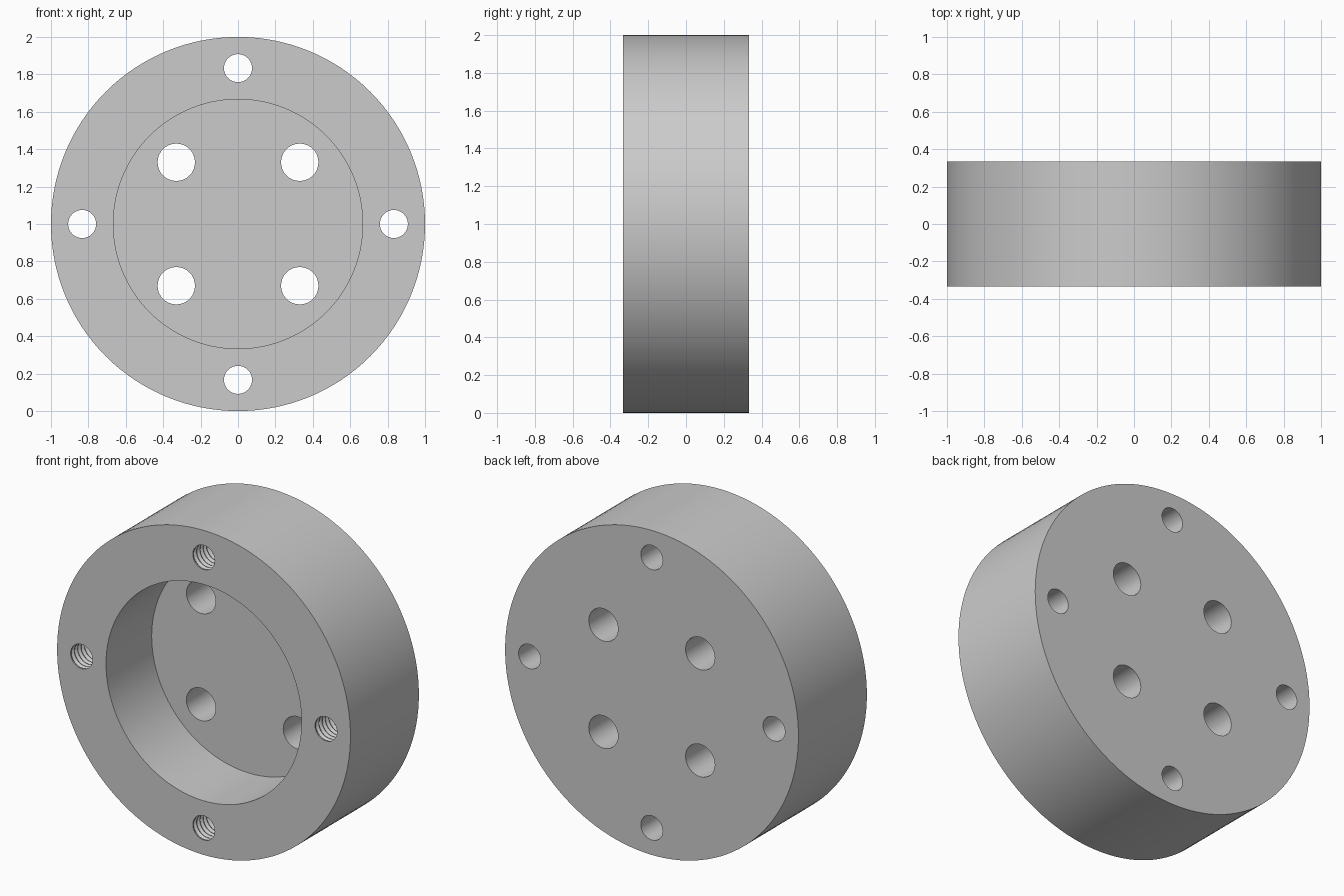
import bpy
import bmesh
from math import cos, sin, pi, radians

cube = bpy.data.objects.get("Cube")
if cube:
    bpy.data.objects.remove(cube)

HALF = 1 / 3           # half the thickness
CZ = 1.0               # height of the axis
FLOOR = -HALF + 0.445  # depth position of the recess floor

grey = bpy.data.materials.new("plain_grey")
grey.use_nodes = True
colour = (0.6, 0.6, 0.6, 1)
grey.diffuse_color = colour
grey.node_tree.nodes["Principled BSDF"].inputs["Base Color"].default_value = colour


def lathe(name, profile, x=0, z=CZ, segments=32):
    """Revolve (radius, y) points about an axis along y, capping both ends."""
    bm = bmesh.new()
    rings = []
    for r, y in profile:
        rings.append([bm.verts.new((x + r * cos(2 * pi * i / segments), y,
                                    z + r * sin(2 * pi * i / segments)))
                      for i in range(segments)])
    for a, b in zip(rings, rings[1:]):
        for i in range(segments):
            j = (i + 1) % segments
            bm.faces.new((a[i], a[j], b[j], b[i]))
    bm.faces.new(rings[0])
    bm.faces.new(rings[-1])
    bmesh.ops.recalc_face_normals(bm, faces=bm.faces)
    mesh = bpy.data.meshes.new(name)
    bm.to_mesh(mesh)
    bm.free()
    mesh.materials.append(grey)
    obj = bpy.data.objects.new(name, mesh)
    bpy.context.collection.objects.link(obj)
    return obj


# Disc with a round recess in the front
flange = lathe("flange_body", [(2 / 3, FLOOR), (2 / 3, -HALF), (1, -HALF), (1, HALF)],
               segments=128)

# Thread profile: ring grooves in the front part, plain bore behind
BORE, PITCH, GROOVES = 0.075, 0.032, 13
thread = [(BORE, -HALF - 0.05)]
for k in range(GROOVES):
    y = -HALF + 0.008 + k * PITCH
    thread += [(BORE, y), (BORE + 0.012, y + PITCH * 0.45), (BORE, y + PITCH * 0.9)]
thread.append((BORE, HALF + 0.05))

# Four plain holes through the floor, four threaded holes through the rim
cutters = []
for k in range(4):
    a = k * pi / 2
    d = a + pi / 4
    reach = 0.33 * 2 ** 0.5
    cutters.append(lathe("floor_hole_cutter", [(0.1, -0.1), (0.1, HALF + 0.05)],
                         reach * cos(d), CZ + reach * sin(d)))
    cutters.append(lathe("rim_hole_cutter", thread,
                         5 / 6 * cos(a), CZ + 5 / 6 * sin(a)))

bpy.context.view_layer.objects.active = flange
for cutter in cutters:
    mod = flange.modifiers.new("hole", "BOOLEAN")
    mod.operation = "DIFFERENCE"
    mod.solver = "EXACT"
    mod.object = cutter
    bpy.ops.object.modifier_apply(modifier=mod.name)
    bpy.data.objects.remove(cutter)

bpy.ops.object.select_all(action="DESELECT")
flange.select_set(True)
bpy.ops.object.shade_smooth_by_angle(angle=radians(30))
